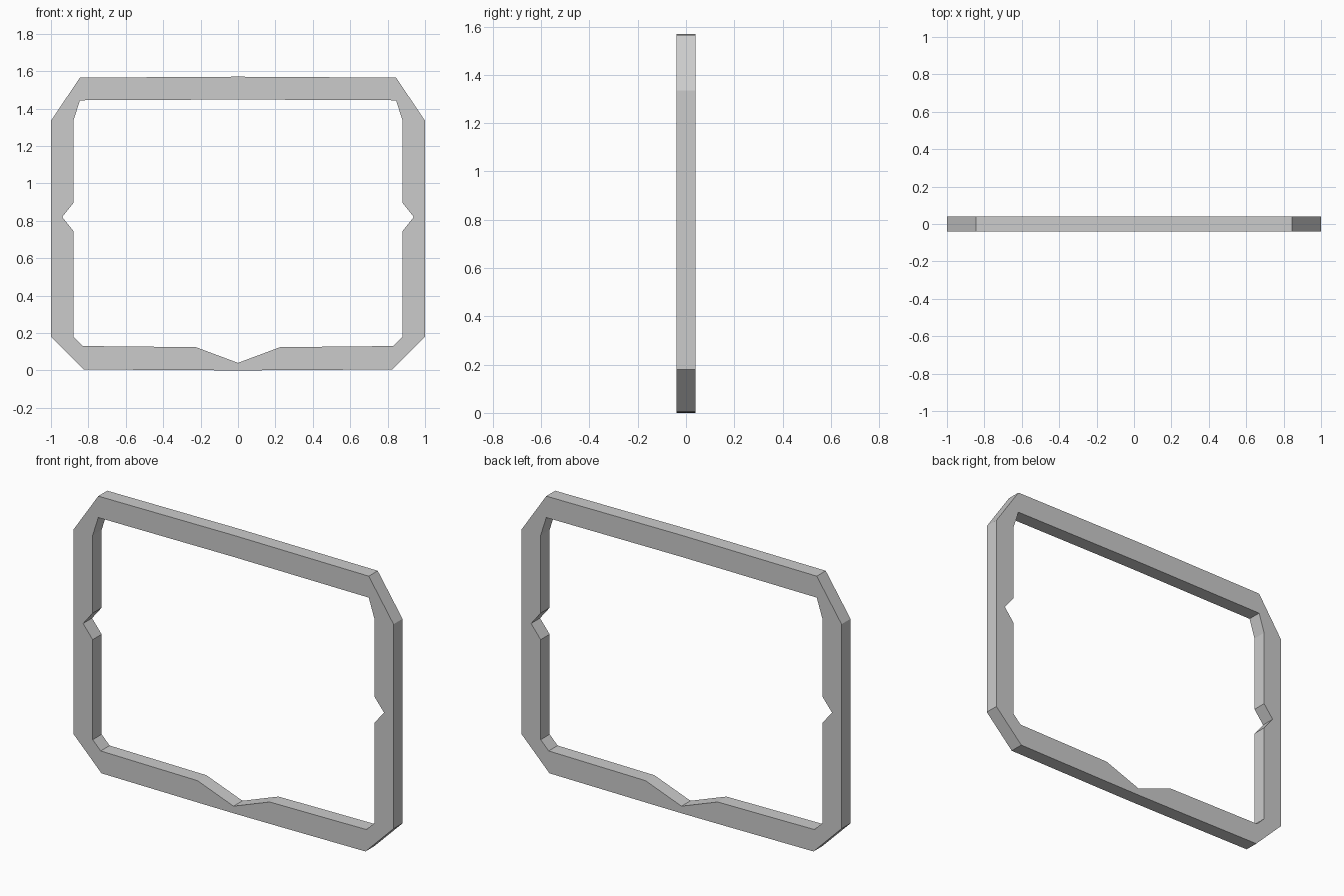
import bpy, bmesh

if "Cube" in bpy.data.objects:
    bpy.data.objects.remove(bpy.data.objects["Cube"])

# Right half of the frame, bottom centre to top centre: (outer x, z), (inner x, z)
HALF = [
    ((0.0, 0.0), (0.0, 0.04)),          # bottom notch
    ((0.225, 0.001), (0.225, 0.124)),
    ((0.825, 0.005), (0.83, 0.13)),     # lower chamfered corner
    ((1.0, 0.18), (0.88, 0.18)),
    ((1.0, 0.745), (0.88, 0.745)),      # side notch
    ((1.0, 0.82), (0.94, 0.82)),
    ((1.0, 0.895), (0.88, 0.895)),
    ((1.0, 1.335), (0.88, 1.335)),      # upper chamfered corner
    ((0.845, 1.565), (0.845, 1.444)),
    ((0.0, 1.57), (0.0, 1.448)),
]
DEPTH = 0.04


def flip(pair):
    return tuple((-x, z) for x, z in pair)


# Closed ring of cross-sections, mirrored about x = 0
ring = HALF + [flip(p) for p in reversed(HALF[1:-1])]

bm = bmesh.new()
sections = []
for outer, inner in ring:
    corners = [(outer, -DEPTH), (inner, -DEPTH), (inner, DEPTH), (outer, DEPTH)]
    sections.append([bm.verts.new((p[0], y, p[1])) for p, y in corners])

# Skin neighbouring cross-sections with flat quads
for i, a in enumerate(sections):
    b = sections[(i + 1) % len(sections)]
    for k in range(4):
        n = (k + 1) % 4
        bm.faces.new((a[k], b[k], b[n], a[n]))
bmesh.ops.recalc_face_normals(bm, faces=bm.faces[:])

mesh = bpy.data.meshes.new("notched_frame")
bm.to_mesh(mesh)
bm.free()
frame = bpy.data.objects.new("notched_frame", mesh)
bpy.context.collection.objects.link(frame)
